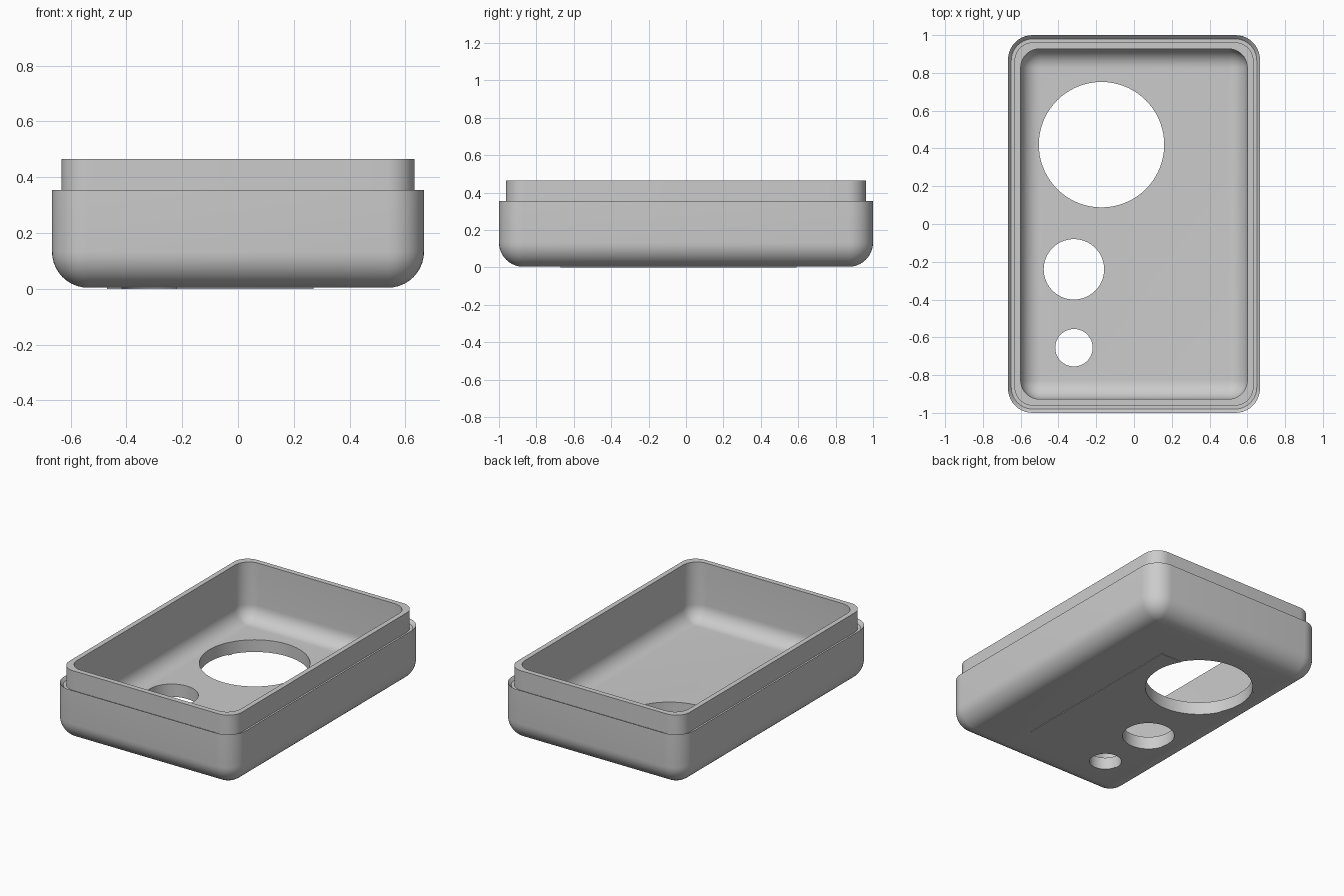
import bpy, bmesh, math

if "Cube" in bpy.data.objects:
    bpy.data.objects.remove(bpy.data.objects["Cube"])

HX, HY = 0.667, 1.0          # half size of the case
BASE, RIM, TOP, FLOOR = 0.004, 0.355, 0.465, 0.085
CORNER, STEPS = 0.13, 10

grey = bpy.data.materials.new("case_grey")
grey.diffuse_color = (0.6, 0.6, 0.6, 1)
grey.use_nodes = True
grey.node_tree.nodes["Principled BSDF"].inputs["Base Color"].default_value = grey.diffuse_color


def make_object(name, bm):
    bmesh.ops.recalc_face_normals(bm, faces=bm.faces)
    mesh = bpy.data.meshes.new(name)
    bm.to_mesh(mesh)
    bm.free()
    mesh.materials.append(grey)
    obj = bpy.data.objects.new(name, mesh)
    bpy.context.collection.objects.link(obj)
    return obj


def ring(bm, inset_x, inset_y, z, r):
    """One rounded rectangle loop of vertices."""
    verts = []
    cx, cy = HX - inset_x - r, HY - inset_y - r
    for q, (sx, sy) in enumerate(((1, 1), (-1, 1), (-1, -1), (1, -1))):
        for i in range(STEPS + 1):
            a = math.pi / 2 * (q + i / STEPS)
            verts.append(bm.verts.new((sx * cx + r * math.cos(a),
                                       sy * cy + r * math.sin(a), z)))
    return verts


# Wall section from the underside, up the outside, over the lip, down to the floor
section = []
for i in range(STEPS + 1):                       # outer bottom fillet
    a = math.pi / 2 * i / STEPS
    d = CORNER * (1 - math.sin(a))
    section.append((d, d, BASE + CORNER * (1 - math.cos(a)), max(CORNER - d, 0.002)))
section += [(0, 0, RIM, CORNER),                 # rim, groove and lip
            (0.017, 0.02, RIM - 0.02, 0.115),
            (0.034, 0.038, RIM - 0.02, 0.10),
            (0.034, 0.038, TOP, 0.10),
            (0.067, 0.073, TOP, 0.10)]
for i in range(STEPS + 1):                       # inner floor fillet
    a = math.pi / 2 * i / STEPS
    d = 0.1 * (1 - math.cos(a))
    section.append((0.067 + d, 0.073 + d, FLOOR + 0.1 * (1 - math.sin(a)),
                    max(0.1 - d, 0.002)))

bm = bmesh.new()
rings = [ring(bm, *s) for s in section]
for lo, hi in zip(rings, rings[1:]):
    n = len(lo)
    for i in range(n):
        j = (i + 1) % n
        bm.faces.new((lo[i], lo[j], hi[j], hi[i]))
bm.faces.new(rings[0])
bm.faces.new(rings[-1])
case = make_object("case_shell", bm)

# Thin raised pad on the underside
bm = bmesh.new()
bmesh.ops.create_cube(bm, size=1)
for v in bm.verts:
    v.co = (-0.10 + v.co.x * 0.74, -0.04 + v.co.y * 1.26, 0.003 + v.co.z * 0.006)
pad = make_object("bottom_pad", bm)

# Three round openings through the floor
cutters = []
for x, y, r in ((-0.172, 0.42, 0.332), (-0.318, -0.24, 0.16), (-0.318, -0.655, 0.099)):
    bpy.ops.mesh.primitive_cylinder_add(vertices=72, radius=r, depth=0.4, location=(x, y, 0.02))
    cutter = bpy.context.object
    cutter.name = "hole_cutter"
    cutter.hide_render = True
    cutters.append(cutter)

for obj in (case, pad):
    bpy.ops.object.select_all(action='DESELECT')
    obj.select_set(True)
    bpy.context.view_layer.objects.active = obj
    for cutter in cutters:
        mod = obj.modifiers.new("hole", 'BOOLEAN')
        mod.operation, mod.solver, mod.object = 'DIFFERENCE', 'EXACT', cutter
        bpy.ops.object.modifier_apply(modifier=mod.name)
    bpy.ops.object.shade_smooth_by_angle(angle=math.radians(30))

for cutter in cutters:
    bpy.data.objects.remove(cutter)
